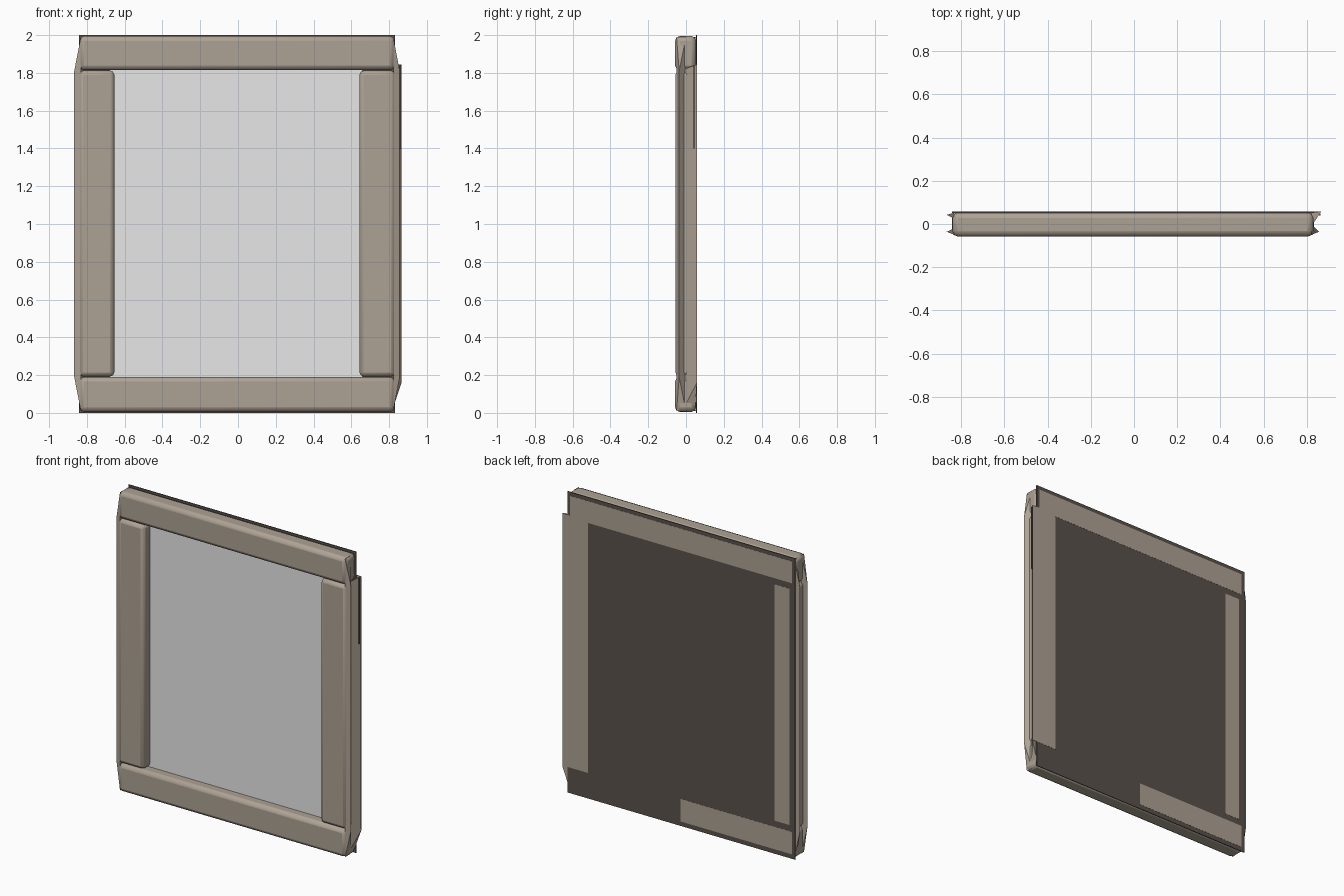
import bpy, bmesh

cube = bpy.data.objects.get("Cube")
if cube:
    bpy.data.objects.remove(cube, do_unlink=True)


def material(name, rgb):
    m = bpy.data.materials.new(name)
    m.use_nodes = True
    m.diffuse_color = (*rgb, 1)
    m.node_tree.nodes["Principled BSDF"].inputs["Base Color"].default_value = (*rgb, 1)
    return m


wood = material("weathered wood", (0.42, 0.36, 0.297))
dark = material("dark backing", (0.10, 0.083, 0.069))
grey = material("pale glass", (0.80, 0.80, 0.80))


def finish(bm, name, mat):
    bmesh.ops.recalc_face_normals(bm, faces=bm.faces)
    mesh = bpy.data.meshes.new(name)
    bm.to_mesh(mesh)
    bm.free()
    mesh.materials.append(mat)
    ob = bpy.data.objects.new(name, mesh)
    bpy.context.collection.objects.link(ob)
    return ob


def box(name, mat, x, y, z, bevel=0):
    bm = bmesh.new()
    bmesh.ops.create_cube(bm, size=1)
    for v in bm.verts:
        v.co = [lo if c < 0 else hi for c, (lo, hi) in zip(v.co, (x, y, z))]
    ob = finish(bm, name, mat)
    if bevel:
        mod = ob.modifiers.new("Rounded edges", "BEVEL")
        mod.width = bevel
        mod.segments = 2
    return ob


def fin(name, root_x, tip_x, root_y, tip_y, root_z, tip_z):
    """Tapering ridge along the outer edge of a stile."""
    bm = bmesh.new()
    a, b = [[bm.verts.new((root_x, y, z)) for z in root_z] for y in root_y]
    t = [bm.verts.new((tip_x, tip_y, z)) for z in tip_z]
    for p, q in ((a, b), (b, t), (t, a)):
        bm.faces.new((p[0], p[1], q[1], q[0]))
    for i in (0, 1):
        bm.faces.new((a[i], b[i], t[i]))
    return finish(bm, name, wood)


LEFT, RIGHT = 0.832, -0.842
FRONT, BACK = -0.058, 0.058

# Backing board and recessed pane
box("backing_board", dark, (RIGHT, LEFT), (0.052, 0.057), (0, 2))
box("pane", grey, (-0.68, 0.66), (0.012, 0.017), (0.17, 1.84))

# Rails and stiles
rail_x = (RIGHT + 0.002, LEFT - 0.002)
box("top_rail", wood, rail_x, (FRONT, 0.053), (1.815, 1.995), 0.025)
box("bottom_rail", wood, rail_x, (FRONT, 0.053), (0.005, 0.19), 0.025)
box("right_stile", wood, (RIGHT, -0.655), (FRONT + 0.002, 0.053), (0.193, 1.812), 0.022)
box("left_stile", wood, (0.643, LEFT), (FRONT + 0.002, 0.053), (0.193, 1.812), 0.022)

# Outer ridges of the stiles
ends, tips = (0.01, 1.99), (0.19, 1.81)
fin("right_front_ridge", RIGHT + 0.01, -0.867, (-0.05, -0.02), -0.036, ends, tips)
fin("right_back_ridge", RIGHT + 0.01, -0.867, (0.025, 0.052), 0.042, ends, tips)
fin("left_front_ridge", LEFT - 0.01, 0.856, (-0.05, 0), -0.036, ends, tips)
fin("left_back_flare", LEFT - 0.01, 0.866, (-0.01, 0.05), BACK, (0.03, 1.82), (0.16, 1.845))

# Dark sliver of backing caught on the flare
box("flare_sliver", dark, (0.856, 0.863), (0.04, 0.048), (1.4, 1.84))

# Wood facings on the back
facing = (0.054, BACK)
box("top_facing", wood, (-0.82, 0.81), facing, (1.83, 1.975))
box("bottom_facing", wood, (-0.82, 0), facing, (0.03, 0.18))
box("right_facing", wood, (-0.80, -0.69), facing, (0.22, 1.79))
box("left_facing", wood, (0.68, 0.864), facing, (0.17, 1.845))

for ob in bpy.context.scene.objects:
    if ob.type == "MESH" and ("rail" in ob.name or "stile" in ob.name):
        bpy.ops.object.select_all(action="DESELECT")
        ob.select_set(True)
        bpy.context.view_layer.objects.active = ob
        bpy.ops.object.shade_smooth_by_angle()
